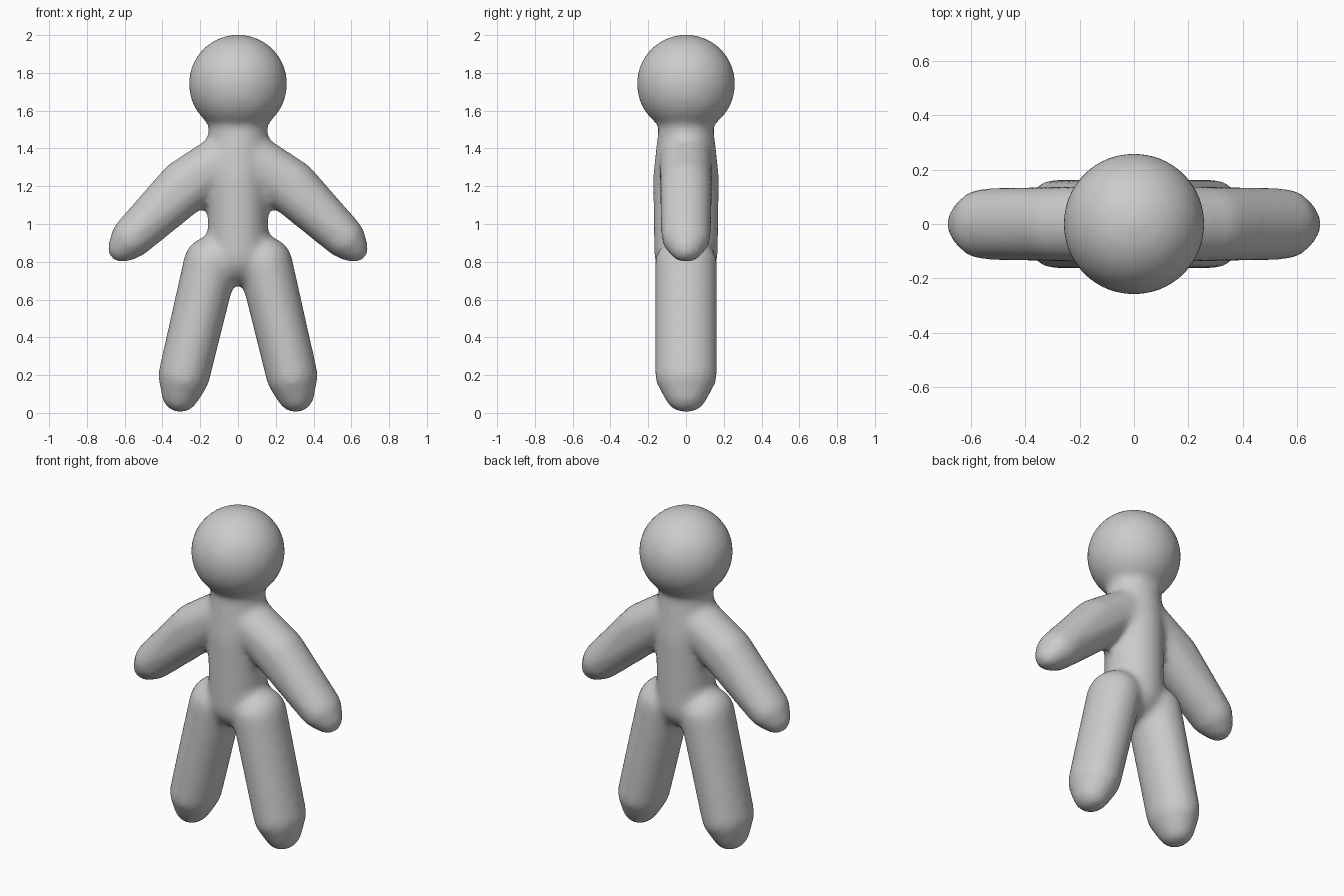
import bpy, bmesh
from mathutils import Matrix, Vector

if "Cube" in bpy.data.objects:
    bpy.data.objects.remove(bpy.data.objects["Cube"])

bm = bmesh.new()


def limb(*balls):
    """Convex hull of ellipsoids given as (x, z, radius, half depth in y)."""
    verts = []
    for x, z, r, d in balls:
        m = Matrix.Translation((x, 0, z)) @ Matrix.Diagonal((r, d, r, 1))
        verts += bmesh.ops.create_uvsphere(
            bm, u_segments=32, v_segments=20, radius=1, matrix=m)["verts"]
    faces = list({f for v in verts for f in v.link_faces})
    bmesh.ops.delete(bm, geom=faces, context='FACES_ONLY')
    edges = list({e for v in verts for e in v.link_edges})
    bmesh.ops.delete(bm, geom=edges, context='EDGES_FACES') if edges else None
    verts = [v for v in verts if v.is_valid]
    res = bmesh.ops.convex_hull(bm, input=verts)
    loose = [v for v in verts if v.is_valid and not v.link_faces]
    bmesh.ops.delete(bm, geom=loose, context='VERTS')


# Head
bmesh.ops.create_uvsphere(bm, u_segments=32, v_segments=20, radius=0.262,
                          matrix=Matrix.Translation((0, 0, 1.742)))

# Neck and trunk
limb((0, 1.55, 0.155, 0.14), (0, 1.25, 0.16, 0.176), (0, 0.84, 0.16, 0.17))

# Arms and legs, both sides
for s in (-1, 1):
    limb((s * 0.10, 1.33, 0.135, 0.14), (s * 0.30, 1.22, 0.117, 0.136),
         (s * 0.56, 0.93, 0.112, 0.132), (s * 0.613, 0.872, 0.078, 0.09))
    limb((s * 0.145, 0.79, 0.145, 0.166), (s * 0.285, 0.20, 0.137, 0.165),
         (s * 0.305, 0.10, 0.10, 0.115))

bmesh.ops.recalc_face_normals(bm, faces=bm.faces)
mesh = bpy.data.meshes.new("figure_body")
bm.to_mesh(mesh)
bm.free()
body = bpy.data.objects.new("figure_body", mesh)
bpy.context.collection.objects.link(body)

# Fuse the parts into one soft skin
remesh = body.modifiers.new("fuse", 'REMESH')
remesh.mode = 'VOXEL'
remesh.voxel_size = 0.022
remesh.use_smooth_shade = True
soften = body.modifiers.new("soften", 'SMOOTH')
soften.factor = 0.5
soften.iterations = 10
